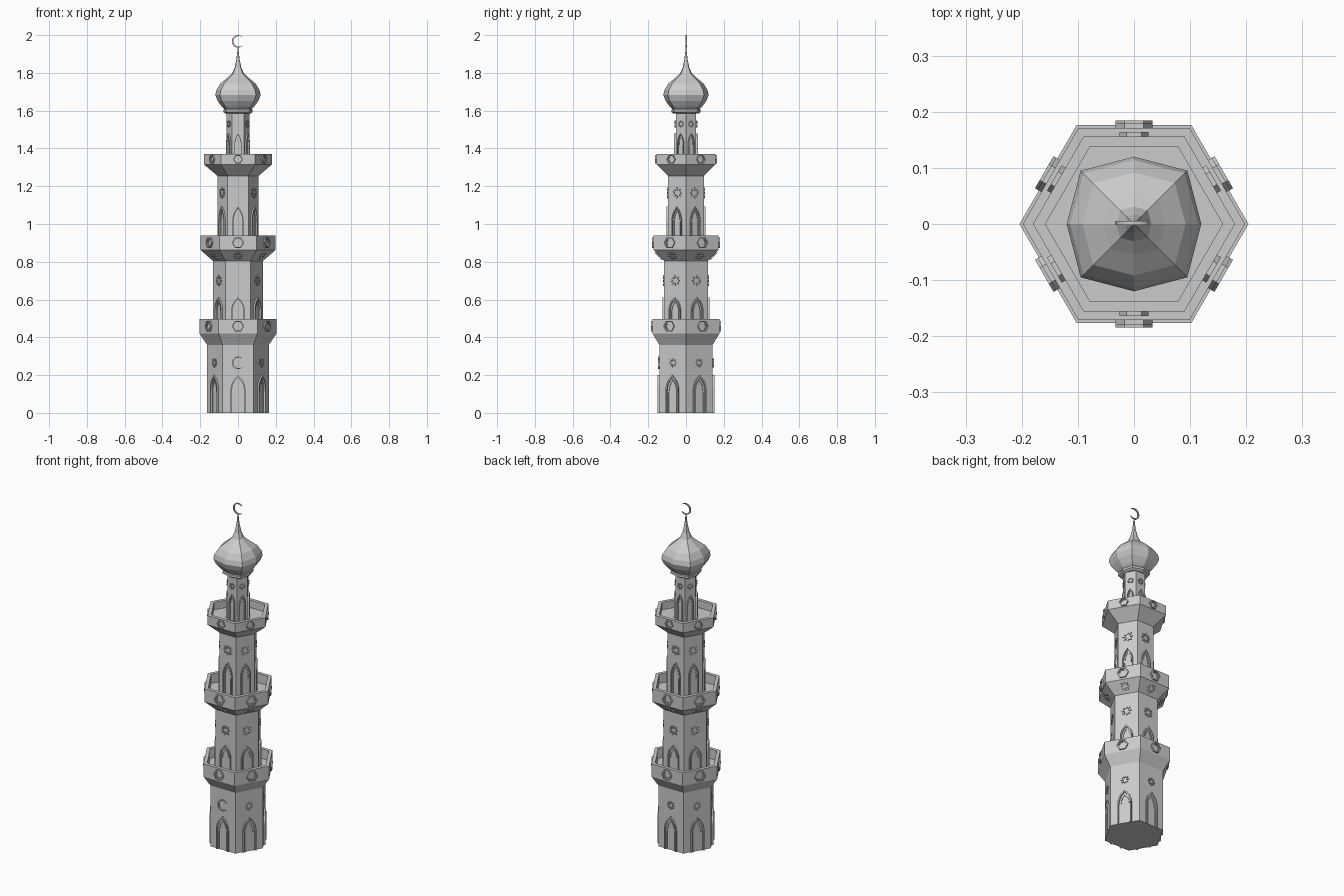
import bpy, bmesh
from math import sin, cos, pi, radians, atan2
from mathutils import Matrix, Vector

if "Cube" in bpy.data.objects:
    bpy.data.objects.remove(bpy.data.objects["Cube"])

stone = bpy.data.materials.new("grey stone")
stone.use_nodes = True
stone.diffuse_color = (0.6, 0.6, 0.6, 1)
stone.node_tree.nodes["Principled BSDF"].inputs["Base Color"].default_value = (0.6, 0.6, 0.6, 1)

APOTHEM = cos(pi / 6)


def finish(name, bm):
    bmesh.ops.remove_doubles(bm, verts=bm.verts, dist=0.00001)
    bmesh.ops.recalc_face_normals(bm, faces=bm.faces)
    mesh = bpy.data.meshes.new(name)
    bm.to_mesh(mesh)
    bm.free()
    mesh.materials.append(stone)
    obj = bpy.data.objects.new(name, mesh)
    bpy.context.collection.objects.link(obj)
    return obj


def lathe(name, profile, sides, corner=1.0):
    """Faceted turned solid; corner widens every second rib."""
    bm = bmesh.new()
    rings = []
    for r, z in profile:
        ring = []
        for i in range(sides):
            a = 2 * pi * i / sides
            k = r * (corner if i % 2 else 1)
            ring.append(bm.verts.new((k * cos(a), k * sin(a), z)))
        rings.append(ring)
    for lo, hi in zip(rings, rings[1:]):
        for i in range(sides):
            j = (i + 1) % sides
            bm.faces.new((lo[i], lo[j], hi[j], hi[i]))
    bm.faces.new(rings[0])
    bm.faces.new(rings[-1])
    return finish(name, bm)


def side_frame(k, dist, z, tilt=0.0):
    """Local u right, v up, w outward on hexagon side k (0 is the front)."""
    a = -pi / 2 + k * pi / 3
    n = Vector((cos(a), sin(a), 0))
    u = Vector((-sin(a), cos(a), 0))
    rot = Matrix((u, Vector((0, 0, 1)), n)).transposed().to_4x4()
    return Matrix.Translation(n * dist + Vector((0, 0, z))) @ rot @ Matrix.Rotation(tilt, 4, 'X')


def add_band(bm, mat, outer, inner, depth, closed=True):
    """Raised band between two matching outlines."""
    loops = []
    for pts, w in ((outer, -0.004), (outer, depth), (inner, depth), (inner, -0.004)):
        loops.append([bm.verts.new(mat @ Vector((p[0], p[1], w))) for p in pts])
    n = len(outer)
    for a, b in zip(loops, loops[1:] + loops[:1]):
        for i in range(n if closed else n - 1):
            j = (i + 1) % n
            bm.faces.new((a[i], a[j], b[j], b[i]))
    if not closed:
        bm.faces.new([lp[0] for lp in loops])
        bm.faces.new([lp[-1] for lp in loops])


def add_plate(bm, mat, pts, depth):
    back, front = ([bm.verts.new(mat @ Vector((p[0], p[1], w))) for p in pts]
                   for w in (-0.004, depth))
    bm.faces.new(front)
    bm.faces.new(back)
    for i in range(len(pts)):
        j = (i + 1) % len(pts)
        bm.faces.new((back[i], back[j], front[j], front[i]))


def arch(w, h):
    """Pointed arch outline, open at the foot."""
    half = [(w, 0), (w, 0.62 * h), (0.93 * w, 0.72 * h), (0.75 * w, 0.82 * h),
            (0.45 * w, 0.91 * h), (0.18 * w, 0.955 * h)]
    return half + [(0, h)] + [(-x, y) for x, y in reversed(half)]


def ngon(r, n):
    return [(r * cos(2 * pi * i / n), r * sin(2 * pi * i / n)) for i in range(n)]


def crescent(r, steps=14):
    """Moon outline opening towards +u, as matching outer and inner arcs."""
    outer, inner = [], []
    for i in range(steps + 1):
        t = i / steps
        a = radians(40 + 280 * t)
        thick = r * (0.03 + 0.24 * sin(pi * t))
        outer.append((r * cos(a), r * sin(a)))
        inner.append(((r - thick) * cos(a), (r - thick) * sin(a)))
    return outer, inner


def arches(name, radius, z, w, h):
    bm = bmesh.new()
    t = w * 0.17
    for k in range(6):
        mat = side_frame(k, radius * APOTHEM, z)
        add_band(bm, mat, arch(w, h), arch(w - t, h - 1.6 * t), 0.009, False)
        add_band(bm, mat, arch(w - 1.9 * t, h - 3.2 * t),
                 arch(w - 2.6 * t, h - 4.4 * t), 0.004, False)
    finish(name, bm)


def stars(name, radius, z, r, tilt=0.0, sides=range(6)):
    """Eight raised petals around a centre on each side."""
    bm = bmesh.new()
    petal = [(0.42 * r, 0), (0.7 * r, -0.2 * r), (r, 0), (0.7 * r, 0.2 * r)]
    for k in sides:
        mat = side_frame(k, radius * APOTHEM, z, tilt)
        for i in range(8):
            add_plate(bm, mat @ Matrix.Rotation(i * pi / 4, 4, 'Z'), petal, 0.006)
    finish(name, bm)


def bosses(name, radius, z, r):
    bm = bmesh.new()
    for k in range(6):
        mat = side_frame(k, radius * APOTHEM, z)
        add_band(bm, mat, ngon(r, 6), ngon(r * 0.76, 6), 0.008)
        add_band(bm, mat, ngon(r * 0.68, 6), ngon(r * 0.55, 6), 0.004)
    finish(name, bm)


# Tower stages: foot, shaft radius, flare start, balcony radius, balcony foot, rim, floor
stages = [("lower", 0.0, 0.163, 0.36, 0.204, 0.42, 0.497, 0.44),
          ("middle", 0.43, 0.133, 0.805, 0.198, 0.862, 0.94, 0.885),
          ("upper", 0.88, 0.109, 1.255, 0.18, 1.315, 1.37, 1.325)]
for label, z0, r, flare, rb, zb, rim, floor in stages:
    lathe(label + "_stage", [(r, z0), (r, flare), (rb, zb), (rb, rim), (rb - 0.022, rim),
                             (rb - 0.022, floor), (0.02, floor)], 6)
    bosses(label + "_balcony_bosses", rb, (zb + rim) / 2, 0.033 if label != "upper" else 0.026)

# Turret below the dome
lathe("turret", [(0.062, 1.32), (0.062, 1.6)], 6)

# Arched openings
arches("lower_arches", 0.163, 0.0, 0.039, 0.2)
arches("middle_arches", 0.133, 0.44, 0.035, 0.172)
arches("upper_arches", 0.109, 0.885, 0.03, 0.208)
arches("turret_arches", 0.062, 1.325, 0.019, 0.155)

# Star ornaments
stars("lower_stars", 0.163, 0.265, 0.024, sides=range(1, 6))
stars("middle_stars", 0.133, 0.7, 0.029)
stars("upper_stars", 0.109, 1.165, 0.029)
stars("turret_stars", 0.062, 1.53, 0.018)
slope = -atan2((0.198 - 0.133) * APOTHEM, 0.057)
stars("flare_stars", 0.1655, 0.8335, 0.027, tilt=-slope)

# Crescent ornament on the front of the lower stage
bm = bmesh.new()
add_band(bm, side_frame(0, 0.163 * APOTHEM, 0.265), *crescent(0.033), 0.008, False)
finish("front_crescent", bm)

# Dome with collar and drawn-out spire
lathe("dome_collar", [(0.066, 1.585), (0.077, 1.592), (0.077, 1.604), (0.07, 1.612)], 8, 1.1)
lathe("dome", [(0.07, 1.606), (0.086, 1.622), (0.108, 1.652), (0.12, 1.682), (0.114, 1.71),
               (0.092, 1.745), (0.055, 1.775), (0.031, 1.797), (0.017, 1.83), (0.009, 1.87),
               (0.004, 1.91), (0.003, 1.938)], 8, 1.12)

# Crescent finial
bm = bmesh.new()
add_band(bm, side_frame(0, -0.001, 1.967), *crescent(0.033, 20), 0.003, False)
finish("finial_crescent", bm)
